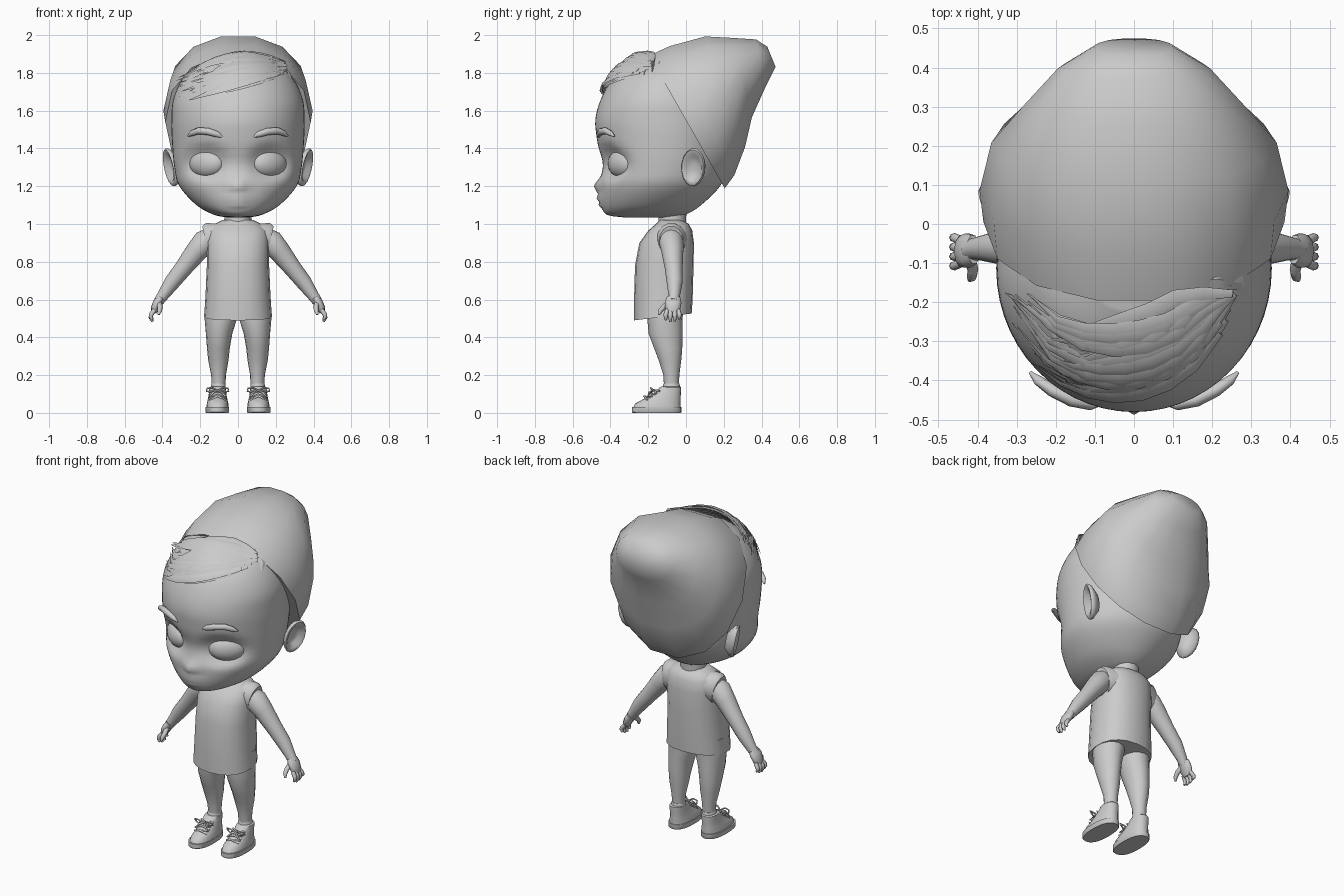
import bpy, bmesh, math, random
from mathutils import Vector as V

random.seed(4)
if "Cube" in bpy.data.objects:
    bpy.data.objects.remove(bpy.data.objects["Cube"])

clay = bpy.data.materials.new("plain grey")
clay.use_nodes = True
clay.diffuse_color = (0.6, 0.6, 0.6, 1)
clay.node_tree.nodes["Principled BSDF"].inputs["Base Color"].default_value = (0.6, 0.6, 0.6, 1)


def loft(bm, rings, seg=16, power=2.0):
    """Skin rings given as (centre, half axis u, half axis v) and cap both ends."""
    loops = []
    for c, u, v in rings:
        loop = []
        for i in range(seg):
            a = math.tau * i / seg
            co, si = math.cos(a), math.sin(a)
            x = math.copysign(abs(co) ** (2 / power), co)
            y = math.copysign(abs(si) ** (2 / power), si)
            loop.append(bm.verts.new(c + u * x + v * y))
        loops.append(loop)
    for p, q in zip(loops, loops[1:]):
        for i in range(seg):
            j = (i + 1) % seg
            bm.faces.new((p[i], p[j], q[j], q[i]))
    bm.faces.new(loops[0][::-1])
    bm.faces.new(loops[-1])


def tube(bm, pts, radii, seg=8, flat=1.0, ref=lambda p: V((0, 1, 0))):
    """Round or flattened tube along a path; ref gives the thin direction."""
    pts = [V(p) for p in pts]
    rings = []
    for i, p in enumerate(pts):
        t = (pts[min(i + 1, len(pts) - 1)] - pts[max(i - 1, 0)]).normalized()
        u = t.cross(ref(p)).normalized()
        rings.append((p, u * radii[i], u.cross(t) * radii[i] * flat))
    loft(bm, rings, seg)


def finish(bm, name, angle=40):
    bmesh.ops.recalc_face_normals(bm, faces=bm.faces)
    me = bpy.data.meshes.new(name)
    bm.to_mesh(me)
    bm.free()
    ob = bpy.data.objects.new(name, me)
    bpy.context.collection.objects.link(ob)
    me.materials.append(clay)
    bpy.ops.object.select_all(action='DESELECT')
    ob.select_set(True)
    bpy.context.view_layer.objects.active = ob
    bpy.ops.object.shade_smooth_by_angle(angle=math.radians(angle))
    return ob


def level(z, front, back, w, x=0, tilt=0):
    """Horizontal ring from its front and back y and its half width."""
    return (V((x, (front + back) / 2, z)), V((w, 0, 0)), V((0, (back - front) / 2, tilt)))


def smooth_rows(rows, n):
    """Catmull-Rom interpolation of profile rows."""
    out = []
    for i in range(len(rows) - 1):
        a, b, c, d = (rows[min(max(i + k, 0), len(rows) - 1)] for k in (-1, 0, 1, 2))
        for k in range(n):
            t = k / n
            out.append([q + t / 2 * (r - p + t * (2 * p - 5 * q + 4 * r - s + t * (3 * (q - r) + s - p)))
                        for p, q, r, s in zip(a, b, c, d)])
    return out + [list(rows[-1])]


# Head with eye sockets, nose and lips shaped into the front
bm = bmesh.new()
profile = [(1.035, -.33, -.06, .06), (1.05, -.42, 0, .13), (1.1, -.447, .08, .22),
           (1.2, -.455, .18, .31), (1.3, -.45, .22, .337), (1.45, -.472, .25, .35),
           (1.55, -.48, .25, .352), (1.65, -.455, .22, .345), (1.75, -.4, .18, .305),
           (1.83, -.31, .12, .24), (1.88, -.22, .03, .13)]
loft(bm, [level(*r) for r in smooth_rows(profile, 5)], 56)
for v in bm.verts:
    x, y, z = v.co
    if y < -.15:
        r = ((abs(x) - .165) / .105) ** 2 + ((z - 1.325) / .085) ** 2
        v.co.y += .05 * math.exp(-r * r)
        v.co.y -= .033 * math.exp(-(x / .04) ** 2 - ((z - 1.2) / .035) ** 2)
        v.co.y -= .02 * math.exp(-(x / .06) ** 2 - ((z - 1.135) / .018) ** 2)
        v.co.y -= .015 * math.exp(-(x / .05) ** 2 - ((z - 1.1) / .014) ** 2)
        v.co.y += .012 * math.exp(-(x / .05) ** 2 - ((z - 1.33) / .06) ** 2)
finish(bm, "head", 60)

# Tall slouching hat
bm = bmesh.new()
hat = [(-.2, 1.9, .21, 1.18, .385), (-.09, 1.95, .26, 1.25, .395), (.1, 2, .315, 1.4, .365),
       (.25, 1.99, .35, 1.56, .285), (.37, 1.98, .425, 1.73, .195), (.43, 1.94, .475, 1.83, .1)]
rings = []
for ty, tz, by, bz, w in hat:
    top, low = V((0, ty, tz)), V((0, by, bz))
    rings.append(((top + low) / 2, V((w, 0, 0)), (top - low) / 2))
loft(bm, rings, 14, 2.15)
finish(bm, "hat", 50)

# Swept fringe made of flat tapered locks
core = V((0, -.1, 1.5))


def scalp(x, z, lift):
    s = max(.04, 1 - (x / .37) ** 2 - ((z - 1.5) / .42) ** 2)
    return V((x, -.1 - (.375 + lift) * math.sqrt(s), z + lift))


bm = bmesh.new()
for i in range(42):
    t = i / 41
    jit = lambda a: random.uniform(-a, a)
    start = (.235 + jit(.025), 1.785 + .055 * t + jit(.01))
    end = (-.24 + jit(.09), 1.65 + .13 * t + jit(.025))
    mid = (.02 + jit(.05), 1.72 + .24 * t + jit(.015))
    lift = random.uniform(.005, .025)
    pts = []
    for k in range(8):
        s = k / 7
        x, z = ((1 - s) ** 2 * a + 2 * s * (1 - s) * b + s * s * c for a, b, c in zip(start, mid, end))
        pts.append(scalp(x, z, lift))
    tube(bm, pts, [.024 * math.sin(math.pi * (.12 + .87 * k / 7)) + .001 for k in range(8)],
         4, .25, lambda p: (p - core).normalized())
tube(bm, [(.12, -.15, 1.87), (.21, -.14, 1.85), (.27, -.15, 1.8), (.3, -.2, 1.73)],
     [.02, .03, .02, .002], 4, .3, lambda p: (p - core).normalized())
finish(bm, "fringe", 30)

# Sleeveless shirt body and neck
bm = bmesh.new()
loft(bm, [level(.508, -.275, .03, .18, tilt=.018), level(.6, -.275, .035, .173),
          level(.78, -.27, .04, .165), level(.9, -.247, .042, .165), level(.965, -.2, .033, .16),
          level(1.0, -.16, .015, .125), level(1.02, -.14, -.02, .085)], 20, 2.3)
finish(bm, "shirt")
bm = bmesh.new()
loft(bm, [level(.98, -.15, 0, .078), level(1.03, -.145, 0, .072), level(1.12, -.15, .01, .075)], 16)
finish(bm, "neck")

for s, side in ((1, "left"), (-1, "right")):
    # Eye
    bm = bmesh.new()
    bmesh.ops.create_uvsphere(bm, u_segments=20, v_segments=12, radius=1)
    for v in bm.verts:
        x, y, z = v.co
        v.co = V((s * (.165 + .094 * x), -.335 + .07 * y + .04 * x, 1.32 + .076 * z))
    finish(bm, side + "_eye", 60)

    # Eyebrow
    bm = bmesh.new()
    tube(bm, [(s * x, y, z) for x, y, z in
              ((.085, -.46, 1.462), (.11, -.462, 1.475), (.16, -.45, 1.49),
               (.21, -.425, 1.493), (.245, -.4, 1.48), (.265, -.38, 1.465))],
         [.006, .016, .019, .018, .015, .005], 8, .9)
    finish(bm, side + "_eyebrow", 60)

    # Ear with a raised rim and a hollow
    bm = bmesh.new()
    out = V((s * .9, -.4, 0))
    loft(bm, [(V((s * .355, .04, 1.3)) + out * d, V((s * .03, .062, .02)) * k, V((s * .014, -.01, .1)) * k)
              for d, k in ((-.045, .5), (-.012, .93), (.004, 1), (.014, .92), (.01, .72), (-.01, .52), (-.014, .2))], 16)
    finish(bm, side + "_ear", 60)

    # Armhole band and arm
    bm = bmesh.new()
    loft(bm, [(V((s * x, -.078, z)), V((0, a, 0)), V((s * .02, 0, b)))
              for x, z, a, b in ((.09, .92, .09, .085), (.15, .915, .075, .092), (.17, .905, .066, .085))], 14)
    finish(bm, side + "_armhole")
    bm = bmesh.new()
    arm = [(.13, -.08, .94), (.175, -.078, .905), (.22, -.072, .855), (.29, -.065, .765),
           (.35, -.06, .69), (.395, -.062, .625), (.42, -.066, .59)]
    tube(bm, [(s * x, y, z) for x, y, z in arm], [.05, .066, .058, .047, .042, .031, .027], 12)
    finish(bm, side + "_arm", 60)

    # Hand with fingers and thumb
    bm = bmesh.new()
    hand = [(.41, -.065, .61), (.425, -.068, .585), (.44, -.07, .555), (.447, -.07, .53)]
    tube(bm, [(s * x, y, z) for x, y, z in hand], [.02, .024, .022, .014], 10, 1.9)
    for k in range(4):
        y, drop = -.107 + .024 * k, (.01, 0, .003, .016)[k]
        tube(bm, [(s * .442, y * .8 - .014, .545), (s * .459, y, .522),
                  (s * .462, y, .505 + drop / 2), (s * .453, y, .482 + drop)], [.012, .012, .011, .006], 8)
    tube(bm, [(s * .42, -.085, .585), (s * .412, -.118, .56), (s * .415, -.137, .54), (s * .42, -.143, .52)],
         [.016, .014, .012, .006], 8, ref=lambda p: V((1, 0, 0)))
    finish(bm, side + "_hand", 60)

    # Leg
    bm = bmesh.new()
    loft(bm, [level(z, f, b, w, s * x) for z, f, b, w, x in
              ((.6, -.21, -.01, .085, .09), (.5, -.205, -.018, .086, .091), (.42, -.198, -.018, .07, .1),
               (.34, -.168, -.02, .06, .104), (.28, -.145, -.025, .054, .104),
               (.2, -.12, -.035, .039, .103), (.12, -.115, -.04, .036, .103))], 16)
    finish(bm, side + "_leg", 60)

    # Sock cuff
    bm = bmesh.new()
    loft(bm, [level(z, -.118 - g, -.036 + g, .036 + g, s * .104) for z, g in ((.11, .003), (.148, .003), (.155, 0))], 16)
    finish(bm, side + "_sock")

    # Shoe sole and upper
    bm = bmesh.new()
    loft(bm, [level(0, -.283, -.027, .06, s * .11), level(.004, -.287, -.024, .063, s * .11),
              level(.03, -.287, -.024, .063, s * .11)], 24, 2.4)
    finish(bm, side + "_sole")
    bm = bmesh.new()
    loft(bm, [level(z, f, b, w, s * .108) for z, f, b, w in
              ((.028, -.28, -.028, .059), (.05, -.268, -.028, .057), (.066, -.238, -.028, .053),
               (.09, -.195, -.028, .048), (.115, -.158, -.026, .045), (.135, -.14, -.026, .043),
               (.14, -.13, -.032, .036))], 20, 2.3)
    finish(bm, side + "_shoe")

    # Laces: crossing bars and a bow
    bm = bmesh.new()
    for k in range(3):
        y, z = -.218 + .025 * k, .082 + .017 * k
        for d in (-1, 1):
            tube(bm, [(s * .108 - d * .042, y + .012, z - .012), (s * .108, y - .004, z + .006),
                      (s * .108 + d * .042, y + .028, z)], [.005] * 3, 6, ref=lambda p: V((0, 0, 1)))
    for d in (-1, 1):
        loop = [(0, 0, 0), (.025, -.012, .014), (.055, -.008, .012), (.06, .004, -.002), (.03, -.01, -.01), (0, 0, 0)]
        tail = [(0, 0, 0), (.02, -.02, -.008), (.042, -.026, -.032)]
        for path in (loop, tail):
            tube(bm, [(s * .108 + d * x, -.175 + y, .118 + z) for x, y, z in path], [.0045] * len(path), 6)
    finish(bm, side + "_laces", 60)
